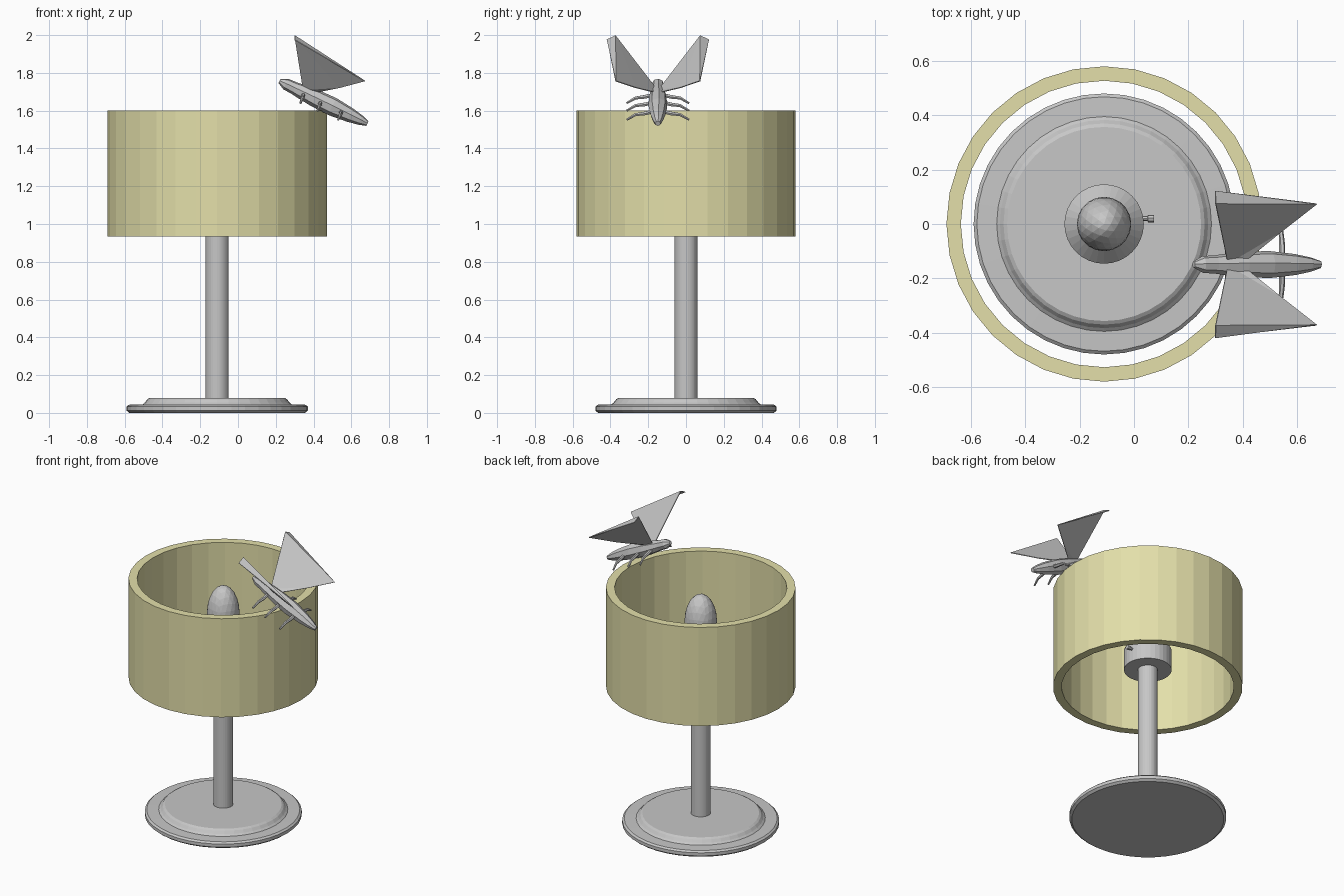
import bpy, bmesh, math
from mathutils import Vector, Matrix

if "Cube" in bpy.data.objects:
    bpy.data.objects.remove(bpy.data.objects["Cube"])


def material(name, rgb):
    m = bpy.data.materials.new(name)
    m.diffuse_color = (*rgb, 1)
    m.use_nodes = True
    m.node_tree.nodes["Principled BSDF"].inputs["Base Color"].default_value = m.diffuse_color
    return m


GREY = material("plain grey", (0.57, 0.57, 0.57))
CREAM = material("cream fabric", (0.77, 0.74, 0.40))
AXIS = Vector((-0.11, 0, 0))          # lamp centre line
MID_Y = -0.149                        # moth symmetry plane


def finish(name, bm, mat):
    bmesh.ops.recalc_face_normals(bm, faces=bm.faces)
    me = bpy.data.meshes.new(name)
    bm.to_mesh(me)
    bm.free()
    me.materials.append(mat)
    ob = bpy.data.objects.new(name, me)
    bpy.context.collection.objects.link(ob)
    return ob


def loft(bm, rings, closed=False):
    """Skin rings of points; cap the ends unless closed into a loop."""
    vs = [[bm.verts.new(p) for p in r] for r in rings]
    n = len(vs[0])
    pairs = list(zip(vs, vs[1:])) + ([(vs[-1], vs[0])] if closed else [])
    for a, b in pairs:
        for i in range(n):
            j = (i + 1) % n
            bm.faces.new((a[i], a[j], b[j], b[i]))
    if not closed:
        bm.faces.new(vs[0])
        bm.faces.new(vs[-1])


def turned(name, profile, mat, sides=32, closed=False):
    """Revolve (radius, z) points about the lamp axis."""
    bm = bmesh.new()
    loft(bm, [[AXIS + Vector((r * math.cos(k * math.tau / sides),
                              r * math.sin(k * math.tau / sides), z))
               for k in range(sides)] for r, z in profile], closed)
    return finish(name, bm, mat)


def tube(bm, points, radii, sides=8):
    """Round section swept along points."""
    pts = [Vector(p) for p in points]
    rings = []
    for i, p in enumerate(pts):
        d = (pts[min(i + 1, len(pts) - 1)] - pts[max(i - 1, 0)]).normalized()
        u = d.cross(Vector((0.05, 0.1, 1))).normalized()
        v = d.cross(u)
        rings.append([p + radii[i] * (math.cos(a) * u + math.sin(a) * v)
                      for a in (k * math.tau / sides for k in range(sides))])
    loft(bm, rings)


# Lamp base, pole, socket and shade
turned("lamp_base", [(0.465, 0), (0.48, 0.012), (0.48, 0.033), (0.468, 0.043),
                     (0.395, 0.045), (0.383, 0.055), (0.37, 0.072),
                     (0.357, 0.08)], GREY, 40)
turned("pole", [(0.061, 0.07), (0.061, 1.07)], GREY)
turned("bulb_socket", [(0.146, 1.055), (0.146, 1.19), (0.09, 1.25)], GREY)
turned("lamp_shade", [(0.58, 0.935), (0.58, 1.6), (0.527, 1.6), (0.527, 0.935)],
       CREAM, closed=True)

# Switch knob on the socket
bm = bmesh.new()
tube(bm, [(0.02, 0.02, 1.14), (0.05, 0.02, 1.14), (0.052, 0.02, 1.14),
          (0.073, 0.02, 1.14)], [0.009, 0.009, 0.014, 0.014])
finish("switch_knob", bm, GREY)

# Faceted bulb
bm = bmesh.new()
bmesh.ops.create_icosphere(bm, subdivisions=3, radius=1,
                           matrix=Matrix.Translation(AXIS + Vector((0, 0, 1.37)))
                           @ Matrix.Diagonal((0.1, 0.1, 0.183, 1)))
finish("bulb", bm, GREY)

# Moth body: tapered sections along a sloping axis
bm = bmesh.new()
start, end = Vector((0.22, MID_Y, 1.757)), Vector((0.685, MID_Y, 1.532))
sections = [(0, 0.012), (0.07, 0.031), (0.17, 0.034), (0.24, 0.039), (0.4, 0.047),
            (0.6, 0.050), (0.8, 0.039), (0.92, 0.027), (1, 0.014)]
tube(bm, [start.lerp(end, t) for t, _ in sections], [r for _, r in sections])
finish("moth_body", bm, GREY)

# Wings: main triangle with a folded outer strip, mirrored
for side, label in ((1, "left"), (-1, "right")):
    bm = bmesh.new()
    a1, a2, b, c, d, m = [bm.verts.new((x, MID_Y + side * y, z)) for x, y, z in (
        (0.345, 0.004, 1.71), (0.40, 0.006, 1.695), (0.300, 0.224, 1.997),
        (0.672, 0.223, 1.757), (0.299, 0.270, 1.975), (0.54, 0.120, 1.722))]
    for f in ((a1, a2, m), (a1, m, b), (m, c, b), (b, c, d)):
        bm.faces.new(f)
    wing = finish(label + "_wing", bm, GREY)
    mod = wing.modifiers.new("thickness", 'SOLIDIFY')
    mod.thickness = 0.005
    mod.offset = 0

# Three pairs of bent legs
for i, (x, z) in enumerate(((0.345, 1.685), (0.435, 1.645), (0.545, 1.597))):
    for side, label in ((1, "left"), (-1, "right")):
        bm = bmesh.new()
        tube(bm, [(x, MID_Y + side * 0.02, z), (x, MID_Y + side * 0.07, z - 0.012),
                  (x - 0.004, MID_Y + side * 0.118, z - 0.018),
                  (x - 0.014, MID_Y + side * 0.165, z - 0.045)],
             [0.011, 0.011, 0.009, 0.006], 6)
        finish(f"{label}_leg_{i + 1}", bm, GREY)
